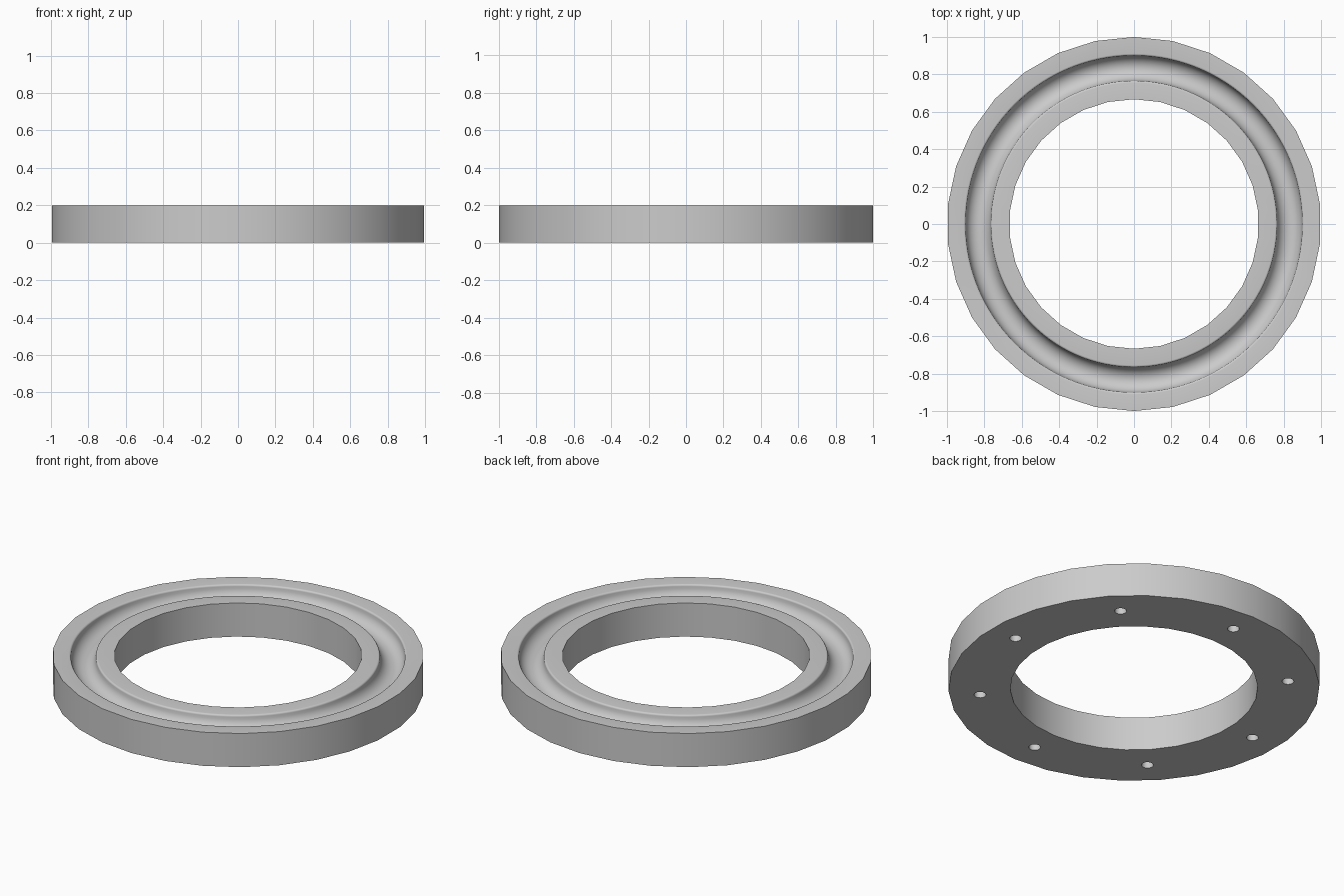
import bpy
import bmesh
from math import sin, cos, pi

cube = bpy.data.objects.get("Cube")
if cube:
    bpy.data.objects.remove(cube)

OUTER, INNER, HEIGHT = 1.0, 0.667, 0.2
TRACK, GROOVE, LIP = 0.833, 0.067, 0.011   # groove centre line, groove radius, lip rounding
SIDES, FINE = 30, 4                        # coarse walls, finer groove

# One plain grey
grey = bpy.data.materials.new("light grey")
grey.use_nodes = True
grey.diffuse_color = (0.6, 0.6, 0.6, 1)
grey.node_tree.nodes["Principled BSDF"].inputs["Base Color"].default_value = (0.6, 0.6, 0.6, 1)

bm = bmesh.new()


def ring(radius, z, count):
    return [bm.verts.new((radius * cos(pi / 2 + 2 * pi * i / count),
                          radius * sin(pi / 2 + 2 * pi * i / count), z))
            for i in range(count)]


def bridge(a, b):
    n = len(a)
    for i in range(n):
        j = (i + 1) % n
        bm.faces.new((a[i], a[j], b[j], b[i]))


def flat_top(coarse, fine):
    """Join a coarse rim to a finer groove edge with flat faces."""
    for i in range(SIDES):
        arc = [fine[(FINE * i + k) % len(fine)] for k in range(FINE + 1)]
        bm.faces.new([coarse[(i + 1) % SIDES], coarse[i]] + arc)


# Groove profile: rounded lip, half circle, rounded lip
centre_z = HEIGHT - LIP
half = [(GROOVE + LIP - LIP * sin(a), centre_z + LIP * cos(a))
        for a in (pi / 2 * k / 5 for k in range(5))]
bowl = [(GROOVE * cos(a), centre_z - GROOVE * sin(a))
        for a in (pi * k / 16 for k in range(17))]
profile = half + bowl + [(-x, z) for x, z in reversed(half)]

# Ring body
outer_low, outer_top = ring(OUTER, 0, SIDES), ring(OUTER, HEIGHT, SIDES)
inner_low, inner_top = ring(INNER, 0, SIDES), ring(INNER, HEIGHT, SIDES)
loops = [ring(TRACK + x, z, SIDES * FINE) for x, z in profile]
bridge(outer_low, outer_top)
bridge(inner_top, inner_low)
bridge(inner_low, outer_low)
flat_top(outer_top, loops[0])
flat_top(inner_top, loops[-1])
for a, b in zip(loops, loops[1:]):
    bridge(a, b)
bmesh.ops.recalc_face_normals(bm, faces=bm.faces)

mesh = bpy.data.meshes.new("grooved_ring")
bm.to_mesh(mesh)
bm.free()
mesh.materials.append(grey)
body = bpy.data.objects.new("grooved_ring", mesh)
bpy.context.collection.objects.link(body)

# Eight blind holes in the underside
bm = bmesh.new()
for i in range(8):
    angle = i * pi / 4
    made = bmesh.ops.create_cone(bm, cap_ends=True, segments=24,
                                 radius1=0.032, radius2=0.032, depth=0.16)
    bmesh.ops.translate(bm, verts=made["verts"],
                        vec=(TRACK * cos(angle), TRACK * sin(angle), 0))
hole_mesh = bpy.data.meshes.new("hole_cutters")
bm.to_mesh(hole_mesh)
bm.free()
hole_mesh.materials.append(grey)
cutters = bpy.data.objects.new("hole_cutters", hole_mesh)
bpy.context.collection.objects.link(cutters)

cut = body.modifiers.new("holes", "BOOLEAN")
cut.operation = "DIFFERENCE"
cut.solver = "EXACT"
cut.object = cutters

bpy.ops.object.select_all(action="DESELECT")
body.select_set(True)
bpy.context.view_layer.objects.active = body
bpy.ops.object.modifier_apply(modifier=cut.name)
bpy.data.objects.remove(cutters)
bpy.ops.object.shade_smooth_by_angle(angle=pi / 6)
